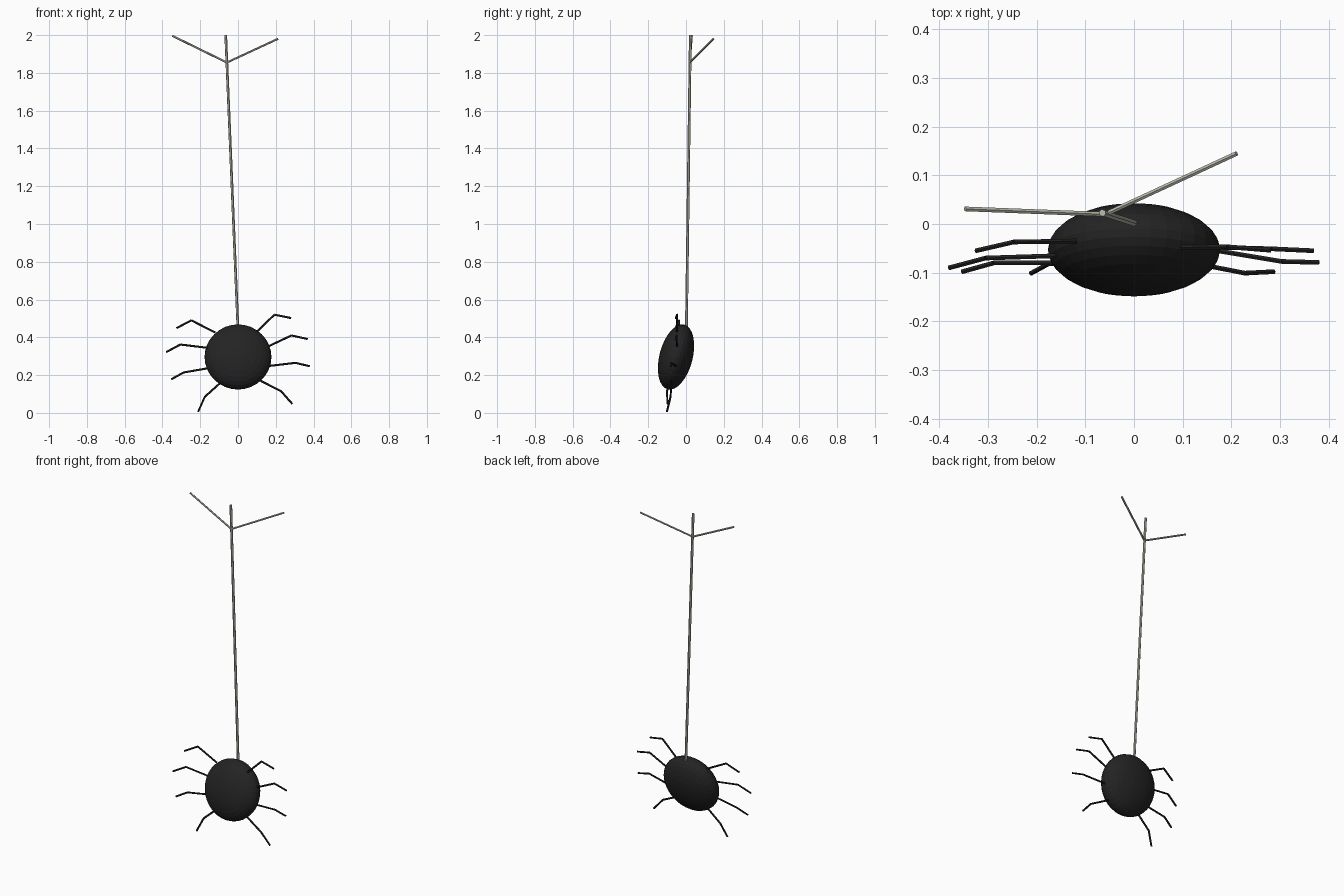
import bpy
import math
from mathutils import Vector

if "Cube" in bpy.data.objects:
    bpy.data.objects.remove(bpy.data.objects["Cube"])


def material(name, color):
    m = bpy.data.materials.new(name)
    m.diffuse_color = (*color, 1)
    m.use_nodes = True
    m.node_tree.nodes["Principled BSDF"].inputs["Base Color"].default_value = m.diffuse_color
    return m


BLACK = material("black", (0.017, 0.017, 0.018))
SILK = material("silk", (0.5, 0.49, 0.42))


def rod(name, a, b, radius, sides, mat):
    """Straight prism running from point a to point b."""
    a, b = Vector(a), Vector(b)
    d = b - a
    bpy.ops.mesh.primitive_cylinder_add(vertices=sides, radius=radius,
                                        depth=d.length, location=(a + b) / 2)
    ob = bpy.context.object
    ob.rotation_euler = d.to_track_quat('Z', 'Y').to_euler()
    ob.name = name
    ob.data.materials.append(mat)
    return ob


# Flattened body, leaning back, poles along its thin axis
CENTRE = Vector((0, -0.053, 0.296))
bpy.ops.mesh.primitive_uv_sphere_add(segments=32, ring_count=16, radius=1, location=CENTRE)
body = bpy.context.object
body.name = "body"
body.scale = (0.177, 0.177, 0.088)
body.rotation_euler = (math.radians(90 - 14.5), 0, 0)
body.data.materials.append(BLACK)

# Legs: root, knee, tip
legs = {
    "left_leg_1": [(-0.12, -0.035, 0.425), (-0.247, -0.037, 0.490), (-0.325, -0.055, 0.449)],
    "left_leg_2": [(-0.15, -0.065, 0.343), (-0.305, -0.070, 0.362), (-0.380, -0.090, 0.322)],
    "left_leg_3": [(-0.15, -0.080, 0.238), (-0.288, -0.080, 0.214), (-0.353, -0.098, 0.178)],
    "left_leg_4": [(-0.09, -0.076, 0.162), (-0.176, -0.082, 0.085), (-0.211, -0.101, 0.006)],
    "right_leg_1": [(0.10, -0.048, 0.430), (0.193, -0.047, 0.520), (0.281, -0.054, 0.502)],
    "right_leg_2": [(0.145, -0.047, 0.345), (0.283, -0.051, 0.410), (0.369, -0.055, 0.391)],
    "right_leg_3": [(0.16, -0.053, 0.248), (0.304, -0.077, 0.265), (0.380, -0.079, 0.247)],
    "right_leg_4": [(0.11, -0.078, 0.175), (0.228, -0.101, 0.115), (0.287, -0.098, 0.048)],
}
for name, (root, knee, tip) in legs.items():
    rod(name + "_upper", root, knee, 0.0055, 6, BLACK)
    rod(name + "_lower", knee, tip, 0.0055, 6, BLACK)

# Hanging thread with two side strands near the top
FORK = (-0.059, 0.020, 1.855)
rod("thread", (0, 0.002, 0.44), (-0.065, 0.023, 2.0), 0.0075, 6, SILK)
rod("left_strand", FORK, (-0.347, 0.031, 1.996), 0.0055, 6, SILK)
rod("right_strand", FORK, (0.211, 0.145, 1.98), 0.0055, 6, SILK)
